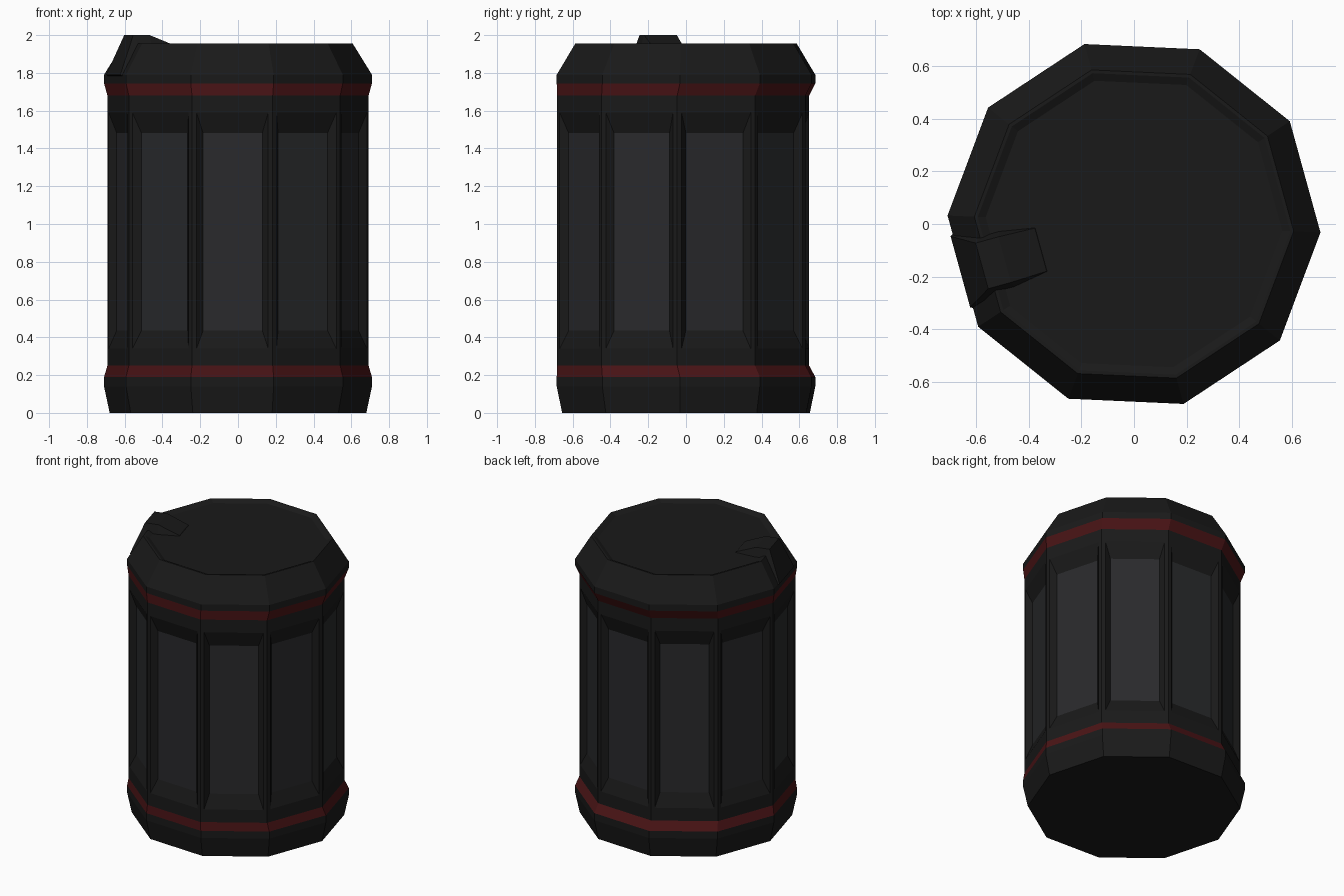
import bpy, bmesh
from math import cos, sin, radians

if "Cube" in bpy.data.objects:
    bpy.data.objects.remove(bpy.data.objects["Cube"])

SIDES = 10
START = radians(-2.6)
STEP = radians(36)
SHIFT = -0.015          # the walled drum sits slightly forward of the caps


def material(name, rgb):
    m = bpy.data.materials.new(name)
    m.diffuse_color = (*rgb, 1)
    m.use_nodes = True
    m.node_tree.nodes["Principled BSDF"].inputs["Base Color"].default_value = m.diffuse_color
    return m


BLACK = material("black_shell", (0.01, 0.01, 0.01))
GREY = material("grey_panel", (0.022, 0.023, 0.025))
RED = material("red_band", (0.07, 0.007, 0.008))


def finish(name, bm, mat, recalc=True):
    if recalc:
        bmesh.ops.recalc_face_normals(bm, faces=bm.faces)
    me = bpy.data.meshes.new(name)
    bm.to_mesh(me)
    bm.free()
    me.materials.append(mat)
    ob = bpy.data.objects.new(name, me)
    bpy.context.collection.objects.link(ob)
    return ob


def corner(r, i, z, dy=0.0):
    a = START + STEP * i
    return (r * cos(a), r * sin(a) + dy, z)


def loft(name, profile, mat, bottom=False, top=False):
    """Ten-sided rings from (radius, z, y shift)."""
    bm = bmesh.new()
    rings = [[bm.verts.new(corner(r, i, z, dy)) for i in range(SIDES)]
             for r, z, dy in profile]
    for a, b in zip(rings, rings[1:]):
        for i in range(SIDES):
            j = (i + 1) % SIDES
            bm.faces.new((a[i], a[j], b[j], b[i]))
    if bottom:
        bm.faces.new(rings[0][::-1])
    if top:
        bm.faces.new(rings[-1])
    return finish(name, bm, mat, recalc=False)


# Bottom and top caps with their red bands
loft("base_cap", [(0.68, 0, 0), (0.71, 0.14, 0), (0.71, 0.19, 0)], BLACK, bottom=True)
loft("lower_band", [(0.71, 0.19, 0), (0.692, 0.25, SHIFT)], RED)
loft("upper_band", [(0.692, 1.68, SHIFT), (0.71, 1.745, 0)], RED)
loft("lid", [(0.71, 1.745, 0), (0.71, 1.79, 0), (0.608, 1.955, 0),
             (0.595, 1.955, 0), (0.565, 1.94, 0)], BLACK, top=True)

# Drum wall: each side is a frame with a bevelled recess holding a panel
R_BODY = 0.692
APOTHEM = R_BODY * cos(STEP / 2)
HALF = R_BODY * sin(STEP / 2)
wall, panels = bmesh.new(), bmesh.new()
for i in range(SIDES):
    a = START + STEP * (i + 0.5)

    def rect(bm, depth, half, z0, z1):
        d = APOTHEM - depth
        return [bm.verts.new((d * cos(a) - u * sin(a), d * sin(a) + u * cos(a) + SHIFT, z))
                for u, z in ((-half, z0), (half, z0), (half, z1), (-half, z1))]

    inner = (0.035, 0.157, 0.435, 1.482)
    loops = [rect(wall, 0, HALF, 0.25, 1.68), rect(wall, 0, 0.19, 0.34, 1.59),
             rect(wall, *inner)]
    for p, q in zip(loops, loops[1:]):
        for k in range(4):
            n = (k + 1) % 4
            wall.faces.new((p[k], p[n], q[n], q[k]))
    panels.faces.new(rect(panels, *inner))
bmesh.ops.remove_doubles(wall, verts=wall.verts, dist=0.0005)
finish("drum_wall", wall, BLACK, recalc=False)
finish("side_panels", panels, GREY, recalc=False)

# Latch over the lid edge: sections of base r, z, top r, z, base and top half widths
sections = [(0.36, 1.93, 0.37, 1.945, 0.088, 0.085),
            (0.50, 1.92, 0.51, 2.0, 0.115, 0.09),
            (0.55, 1.90, 0.60, 2.0, 0.12, 0.09),
            (0.65, 1.77, 0.685, 1.79, 0.16, 0.14)]
a = START + STEP * 5.5
bm = bmesh.new()
rows = []
for rb, zb, rt, zt, wb, wt in sections:
    rows.append([bm.verts.new((r * cos(a) - u * sin(a), r * sin(a) + u * cos(a), z))
                 for r, u, z in ((rb, -wb, zb), (rt, -wt, zt), (rt, wt, zt), (rb, wb, zb))])
for p, q in zip(rows, rows[1:]):
    for k in range(4):
        n = (k + 1) % 4
        bm.faces.new((p[k], p[n], q[n], q[k]))
bm.faces.new(rows[0])
bm.faces.new(rows[-1])
finish("lid_latch", bm, BLACK)
